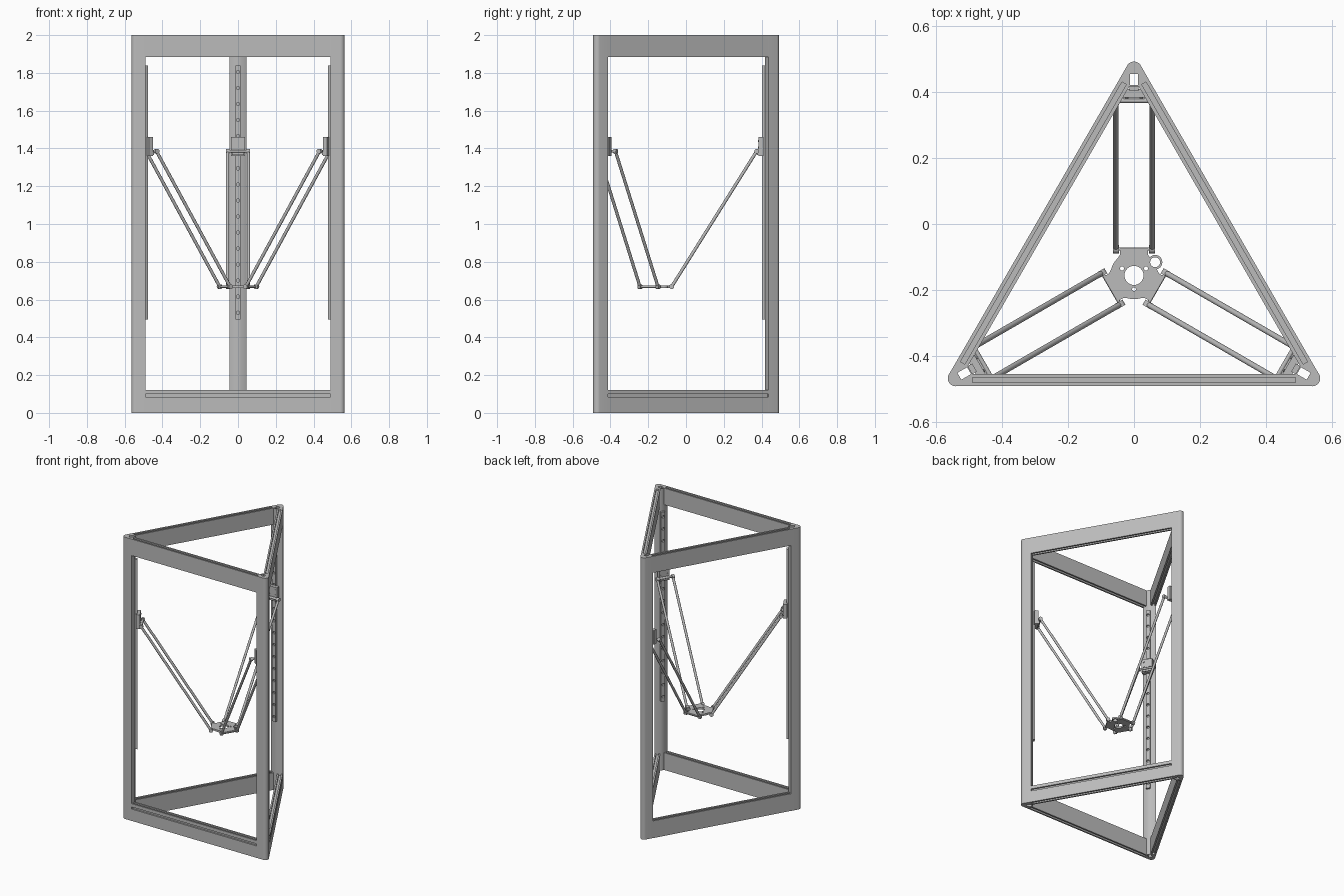
import bpy, bmesh
from math import sin, cos, pi, radians
from mathutils import Matrix, Vector

if "Cube" in bpy.data.objects:
    bpy.data.objects.remove(bpy.data.objects["Cube"])

CY = -0.156           # centre of the triangle
CORNER, ROUND = 0.625, 0.0238
OUT, INN, OPEN = 0.336, 0.299, 0.49   # panel outer and inner offset, half opening

grey = bpy.data.materials.new("grey_metal")
grey.use_nodes = True
grey.diffuse_color = (0.5, 0.5, 0.5, 1)
grey.node_tree.nodes["Principled BSDF"].inputs["Base Color"].default_value = (0.5, 0.5, 0.5, 1)


def third(k):
    return Matrix.Translation((0, CY, 0)) @ Matrix.Rotation(k * 2 * pi / 3, 4, 'Z')


def finish(name, bm, matrix, smooth=False):
    bmesh.ops.recalc_face_normals(bm, faces=bm.faces[:])
    mesh = bpy.data.meshes.new(name)
    bm.to_mesh(mesh)
    bm.free()
    mesh.materials.append(grey)
    ob = bpy.data.objects.new(name, mesh)
    ob.matrix_world = matrix
    bpy.context.collection.objects.link(ob)
    if smooth:
        bpy.ops.object.select_all(action='DESELECT')
        ob.select_set(True)
        bpy.context.view_layer.objects.active = ob
        bpy.ops.object.shade_smooth_by_angle(angle=radians(35))
    return ob


def prism(name, pts, lo, hi, matrix, smooth=False):
    bm = bmesh.new()
    face = bm.faces.new([bm.verts.new((x, y, lo)) for x, y in pts])
    ext = bmesh.ops.extrude_face_region(bm, geom=[face], use_keep_orig=True)
    moved = [v for v in ext['geom'] if isinstance(v, bmesh.types.BMVert)]
    bmesh.ops.translate(bm, vec=(0, 0, hi - lo), verts=moved)
    return finish(name, bm, matrix, smooth)


def add_box(bm, x, y, z):
    size = [b - a for a, b in (x, y, z)]
    mid = [(a + b) / 2 for a, b in (x, y, z)]
    m = Matrix.Translation(mid) @ Matrix.Diagonal((*size, 1))
    bmesh.ops.create_cube(bm, size=1, matrix=m)


def add_rod(bm, a, b, r, sides=16):
    a, b = Vector(a), Vector(b)
    d = b - a
    m = Matrix.Translation((a + b) / 2) @ d.to_track_quat('Z', 'Y').to_matrix().to_4x4()
    bmesh.ops.create_cone(bm, cap_ends=True, segments=sides, radius1=r, radius2=r,
                          depth=d.length, matrix=m)


def cut(ob, bm, matrix):
    cutter = finish(ob.name + "_cutter", bm, matrix)
    cutter.hide_render = True
    cutter.hide_set(True)
    mod = ob.modifiers.new("cut", 'BOOLEAN')
    mod.operation = 'DIFFERENCE'
    mod.solver = 'EXACT'
    mod.object = cutter


def beam_profile(lo, hi, slotted):
    # grooves run along the upper and lower edges
    mid, w, d = (OUT + INN) / -2, 0.0075, 0.012
    pts = [(-INN, lo), (-INN, hi), (mid + w, hi), (mid + w, hi - d), (mid - w, hi - d),
           (mid - w, hi), (-OUT, hi)]
    if slotted:
        s, t = hi - 0.023, hi - 0.038
        pts += [(-OUT, s), (-OUT + d, s), (-OUT + d, t), (-OUT, t)]
    return pts + [(-OUT, lo), (mid - w, lo), (mid - w, lo + d), (mid + w, lo + d), (mid + w, lo)]


# Rounded corner section: panel ends outside, narrow flat facing the centre
n, d = Vector((cos(pi / 6), sin(pi / 6))), Vector((-sin(pi / 6), cos(pi / 6)))
outer, inner = n * OUT + d * OPEN, n * INN + d * OPEN
arc = [(ROUND * cos(a), CORNER + ROUND * sin(a))
       for a in (radians(30 + 10 * i) for i in range(13))]
post_pts = [inner, outer] + arc + [(-outer.x, outer.y), (-inner.x, inner.y)]
FACE = inner.y
along_x = Matrix(((0, 0, 1, 0), (1, 0, 0, 0), (0, 1, 0, 0), (0, 0, 0, 1)))

JOINT_TOP, JOINT_LOW = (0.53, 1.385), (0.08, 0.668)
for k, side in enumerate(("back", "front_left", "front_right")):
    m = third(-k)
    # Hollow corner post
    post = prism(side + "_post", post_pts, 0, 2, m, True)
    bm = bmesh.new()
    add_box(bm, (-0.012, 0.012), (FACE + 0.004, FACE + 0.038), (-0.1, 2.1))
    cut(post, bm, m)

    # Linear rail with a row of screw holes
    bm = bmesh.new()
    add_box(bm, (-0.014, 0.014), (FACE - 0.015, FACE), (0.495, 1.84))
    rail = finish(side + "_rail", bm, m)
    bm = bmesh.new()
    for i in range(16):
        z = 0.53 + 0.085 * i
        add_rod(bm, (0, FACE - 0.02, z), (0, FACE - 0.004, z), 0.009, 12)
    cut(rail, bm, m)

    # Carriage block, screws and rod bracket
    bm = bmesh.new()
    front = FACE - 0.034
    add_box(bm, (-0.036, 0.036), (front, FACE - 0.008), (1.36, 1.46))
    add_box(bm, (-0.032, 0.032), (front - 0.008, front), (1.365, 1.39))
    for x in (-0.022, 0.022):
        for z in (1.405, 1.44):
            add_rod(bm, (x, front - 0.003, z), (x, front, z), 0.005, 10)
    finish(side + "_carriage", bm, m)
    bm = bmesh.new()
    add_rod(bm, (-0.062, *JOINT_TOP), (0.062, *JOINT_TOP), 0.007)
    finish(side + "_carriage_axle", bm, m, True)

    # Parallel arms with a joint collar at each end
    for x, hand in ((0.055, "left"), (-0.055, "right")):
        bm = bmesh.new()
        add_rod(bm, (x, *JOINT_TOP), (x, *JOINT_LOW), 0.0085)
        for joint in (JOINT_TOP, JOINT_LOW):
            add_rod(bm, (x - 0.009, *joint), (x + 0.009, *joint), 0.013)
        finish(f"{side}_{hand}_arm", bm, m, True)
    bm = bmesh.new()
    add_rod(bm, (-0.06, *JOINT_LOW), (0.06, *JOINT_LOW), 0.005)
    finish(side + "_effector_axle", bm, m, True)

# Grooved beams closing each panel
for k, side in enumerate(("front", "left", "right")):
    m = third(k) @ along_x
    prism(side + "_lower_beam", beam_profile(0, 0.122, k < 2), -OPEN, OPEN, m)
    prism(side + "_upper_beam", beam_profile(1.883, 2, False), -OPEN, OPEN, m)

# Effector plate: three flats joined by round shoulders
outline = []
for k in range(3):
    a0 = pi / 2 + k * 2 * pi / 3
    r, t = Vector((cos(a0), sin(a0))), Vector((-sin(a0), cos(a0)))
    outline += [r * 0.083 - t * 0.043, r * 0.083 + t * 0.043, r * 0.062 + t * 0.043]
    outline += [0.072 * Vector((cos(a0 + radians(g)), sin(a0 + radians(g))))
                for g in (44, 52, 60, 68, 76)]
    a1 = a0 + 2 * pi / 3
    r, t = Vector((cos(a1), sin(a1))), Vector((-sin(a1), cos(a1)))
    outline.append(r * 0.062 - t * 0.043)
base = third(0)
plate = prism("effector_plate", outline, 0.661, 0.674, base)
bm = bmesh.new()
add_rod(bm, (0, 0, 0.6), (0, 0, 0.7), 0.029, 32)
for k in range(3):
    a = pi / 6 + k * 2 * pi / 3
    add_rod(bm, (0.042 * cos(a), 0.042 * sin(a), 0.6), (0.042 * cos(a), 0.042 * sin(a), 0.7), 0.006, 12)
cut(plate, bm, base)

# Sensor ring on the effector's side
ring = prism("sensor_ring", [(0.064 + 0.022 * cos(i * pi / 16), 0.04 + 0.022 * sin(i * pi / 16))
                             for i in range(32)], 0.662, 0.675, base, True)
for ob in (ring, plate):
    bm = bmesh.new()
    add_rod(bm, (0.064, 0.04, 0.6), (0.064, 0.04, 0.7), 0.015, 24)
    cut(ob, bm, base)
